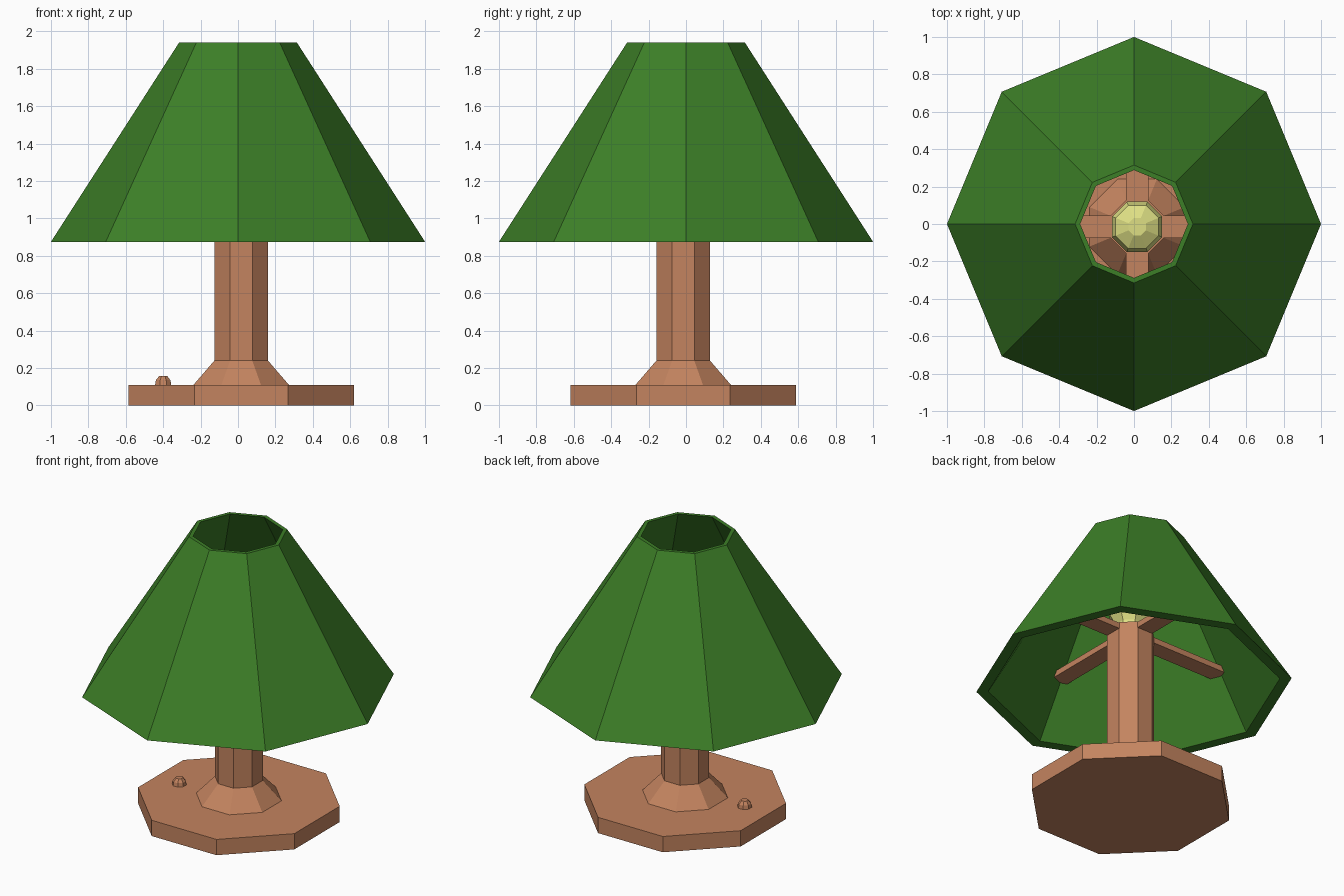
import bpy, bmesh, math

if "Cube" in bpy.data.objects:
    bpy.data.objects.remove(bpy.data.objects["Cube"])

def material(name, rgb):
    m = bpy.data.materials.new(name)
    m.diffuse_color = (*rgb, 1)
    m.use_nodes = True
    m.node_tree.nodes["Principled BSDF"].inputs["Base Color"].default_value = m.diffuse_color
    return m

WOOD = material("warm_brown", (0.55, 0.23, 0.115))
GREEN = material("leaf_green", (0.045, 0.21, 0.02))
GLOW = material("pale_yellow", (0.73, 0.74, 0.23))

CX, CY = 0.017, -0.015           # stand sits slightly off the shade axis
FLAT = math.pi / 8               # turns a flat side to the front
K = 1 / math.cos(FLAT)           # flat-to-corner radius

def finish(bm, name, mat):
    bmesh.ops.recalc_face_normals(bm, faces=bm.faces)
    me = bpy.data.meshes.new(name)
    bm.to_mesh(me)
    bm.free()
    me.materials.append(mat)
    ob = bpy.data.objects.new(name, me)
    bpy.context.collection.objects.link(ob)
    return ob

def lathe(name, profile, mat, centre=(CX, CY), phase=FLAT, loop=False, n=8):
    """Turn a (radius, z) profile into an n-sided solid."""
    bm = bmesh.new()
    rings = [[bm.verts.new((centre[0] + r * math.cos(phase + i * math.tau / n),
                            centre[1] + r * math.sin(phase + i * math.tau / n), z))
              for i in range(n)] for r, z in profile]
    pairs = list(zip(rings, rings[1:]))
    if loop:
        pairs.append((rings[-1], rings[0]))
    else:
        bm.faces.new(rings[0])
        bm.faces.new(rings[-1])
    for a, b in pairs:
        for i in range(n):
            j = (i + 1) % n
            bm.faces.new((a[i], a[j], b[j], b[i]))
    return finish(bm, name, mat)

def box(name, lo, hi, mat):
    bm = bmesh.new()
    bmesh.ops.create_cube(bm, size=1)
    for v in bm.verts:
        v.co = [(l + h) / 2 + c * (h - l) for l, h, c in zip(lo, hi, v.co)]
    return finish(bm, name, mat)

# Base, flared foot and post in one turned piece
lathe("stand", [(0.603 * K, 0), (0.603 * K, 0.11), (0.255 * K, 0.11),
                (0.143 * K, 0.24), (0.143 * K, 1.255)], WOOD)

# Switch button on the base
lathe("button", [(0.047, 0.108), (0.042, 0.135), (0.024, 0.157)], WOOD, (-0.4, -0.075))

# Four arms holding the shade
W, E, Z0, Z1 = 0.06, 0.72, 1.21, 1.25
box("arm_right", (CX + 0.1, CY - W, Z0), (E, CY + W, Z1), WOOD)
box("arm_left", (-E, CY - W, Z0), (CX - 0.1, CY + W, Z1), WOOD)
box("arm_back", (CX - W, CY + 0.1, Z0), (CX + W, E, Z1), WOOD)
box("arm_front", (CX - W, -E, Z0), (CX + W, CY - 0.1, Z1), WOOD)

# Light bulb
lathe("bulb", [(0.10, 1.25), (0.10, 1.30), (0.134 * K, 1.38), (0.134 * K, 1.44),
               (0.115 * K, 1.50), (0.05, 1.54)], GLOW)

# Open eight-sided shade with wall thickness
lathe("shade", [(1, 0.875), (0.315, 1.94), (0.288, 1.94), (0.925, 0.875)],
      GREEN, (0, 0), 0, True)
